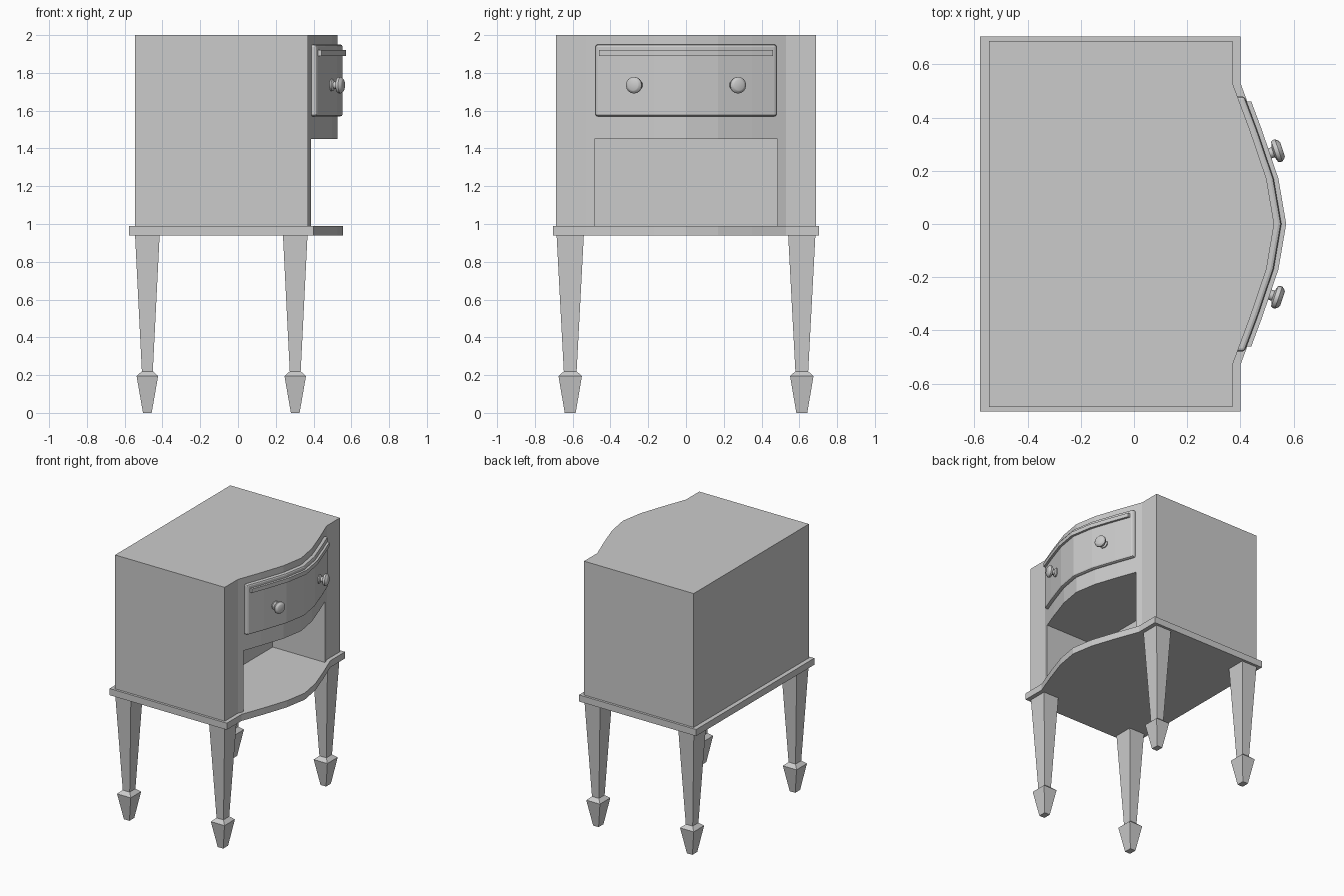
import bpy, bmesh
from math import pi, cos, sin, atan2
from mathutils import Matrix, Vector

if "Cube" in bpy.data.objects:
    bpy.data.objects.remove(bpy.data.objects["Cube"])

# Bowed front outline of the cabinet: (y, x) for the +y half
BOW = [(0.53, 0.37), (0.35, 0.437), (0.17, 0.498), (0.0, 0.527)]


def bow_x(y):
    y = abs(y)
    for (y1, x1), (y0, x0) in zip(BOW, BOW[1:]):
        if y >= y0:
            return x0 + (x1 - x0) * (y - y0) / (y1 - y0)


def bow_line(half, offset):
    ys = [half] + [y for y, _ in BOW if y < half]
    ys = ys + [-y for y in reversed(ys[:-1])]
    return [(bow_x(y) + offset, y) for y in ys]


def finish(name, bm):
    bmesh.ops.recalc_face_normals(bm, faces=bm.faces)
    me = bpy.data.meshes.new(name)
    bm.to_mesh(me)
    bm.free()
    ob = bpy.data.objects.new(name, me)
    bpy.context.collection.objects.link(ob)
    return ob


def loft(name, rings):
    """Skin a list of closed vertex rings and cap both ends."""
    bm = bmesh.new()
    vs = [[bm.verts.new(p) for p in ring] for ring in rings]
    n = len(vs[0])
    for a, b in zip(vs, vs[1:]):
        for i in range(n):
            j = (i + 1) % n
            bm.faces.new((a[i], a[j], b[j], b[i]))
    bm.faces.new(vs[0])
    bm.faces.new(vs[-1])
    return finish(name, bm)


def prism(name, outline, z0, z1):
    return loft(name, [[(x, y, z) for x, y in outline] for z in (z0, z1)])


def case_outline(back, side, offset):
    front = 0.37 + offset
    return ([(back, -side), (back, side), (front, side)]
            + bow_line(0.53, offset) + [(front, -side)])


def bow_strip(name, half, inner, outer, z0, z1):
    outline = bow_line(half, outer) + bow_line(half, inner)[::-1]
    return prism(name, outline, z0, z1)


# Cabinet body with an open shelf niche
body = prism("cabinet_body", case_outline(-0.545, 0.687, 0.0), 0.99, 2.0)
cutter = prism("niche_cutter", [(-0.05, -0.485), (-0.05, 0.485),
                                (0.9, 0.485), (0.9, -0.485)], 0.9, 1.45)
cutter.hide_render = True
cutter.display_type = 'WIRE'
cut = body.modifiers.new("niche", 'BOOLEAN')
cut.operation = 'DIFFERENCE'
cut.solver = 'EXACT'
cut.object = cutter

# Base plate
prism("base_plate", case_outline(-0.578, 0.705, 0.03), 0.94, 0.99)

# Drawer front with softened edges, and its narrow upper moulding
drawer = bow_strip("drawer_front", 0.48, -0.02, 0.027, 1.57, 1.95)
bev = drawer.modifiers.new("soft_edges", 'BEVEL')
bev.width = 0.012
bev.segments = 2
bev.limit_method = 'ANGLE'
bev.angle_limit = 0.8
bow_strip("drawer_moulding", 0.46, 0.02, 0.045, 1.89, 1.92)

# Tapered legs with spade feet: (z, half x, half y)
LEG = [(0.0, 0.023, 0.029), (0.195, 0.057, 0.062),
       (0.22, 0.029, 0.034), (0.94, 0.065, 0.072)]
for place, cx in (("front", 0.303), ("back", -0.48)):
    for side, cy in (("right", 0.613), ("left", -0.613)):
        loft(f"{place}_{side}_leg",
             [[(cx + sx * hx, cy + sy * hy, z)
               for sx, sy in ((-1, -1), (1, -1), (1, 1), (-1, 1))]
              for z, hx, hy in LEG])

# Turned knobs: (distance from drawer face, radius)
KNOB = [(-0.01, 0.032), (0.008, 0.032), (0.016, 0.02), (0.03, 0.02),
        (0.036, 0.04), (0.043, 0.044), (0.052, 0.044), (0.064, 0.034), (0.067, 0.028)]
for side, y in (("right", 0.26), ("left", -0.26)):
    knob = loft(f"{side}_knob",
                [[(t, r * cos(i * pi / 8), r * sin(i * pi / 8)) for i in range(16)]
                 for t, r in KNOB])
    slope = (bow_x(0.2) - bow_x(0.3)) / 0.1
    turn = atan2(slope, 1) * (1 if y > 0 else -1)
    knob.data.transform(Matrix.Translation(Vector((bow_x(y) + 0.027, y, 1.735)))
                        @ Matrix.Rotation(turn, 4, 'Z'))
    bpy.ops.object.select_all(action='DESELECT')
    knob.select_set(True)
    bpy.context.view_layer.objects.active = knob
    bpy.ops.object.shade_smooth_by_angle(angle=0.6)
